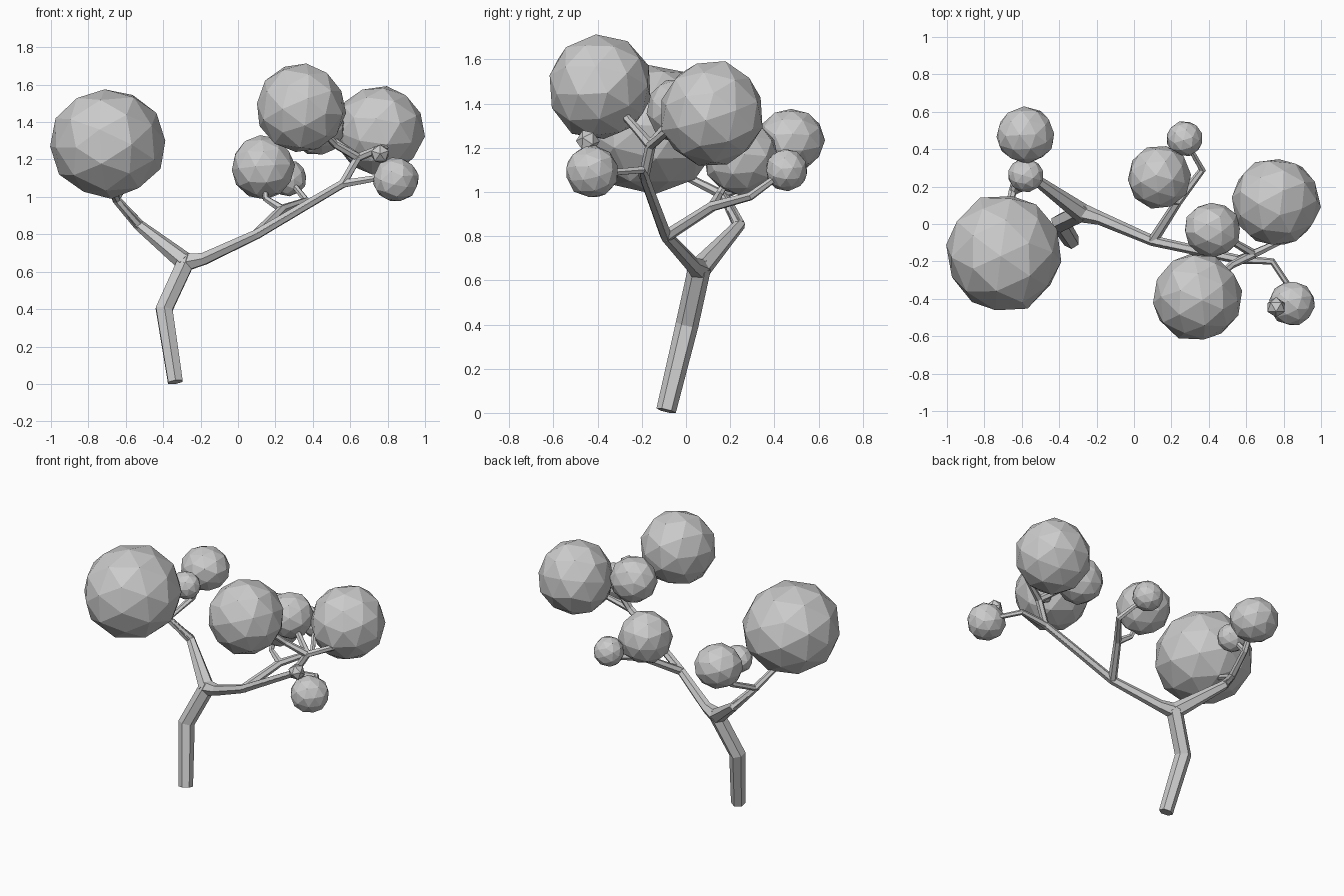
import bpy, random
from mathutils import Euler, Matrix

if "Cube" in bpy.data.objects:
    bpy.data.objects.remove(bpy.data.objects["Cube"])

random.seed(4)

# Branch paths: points are (x, y, z, radius)
fork = (-.28, .06, .65, .052)
left = (-.53, .24, .85, .03)
left_tip = (-.65, .17, .985, .023)
left_back = (-.60, .36, 1.07, .02)
mid = (.10, -.09, .80, .028)
right = (.56, -.19, 1.07, .024)
right_up = (.64, -.16, 1.21, .024)
back = (.235, .12, .935, .024)

paths = {
    "trunk": [(-.335, -.09, .01, .045), (-.395, .005, .40, .052), fork,
              (-.27, .06, .69, .035)],
    "left_branch": [fork, left, left_tip, (-.69, -.02, 1.08, .018)],
    "left_back_branch": [left, left_tip, left_back, (-.58, .475, 1.235, .015)],
    "left_inner_twig": [left_back, (-.58, .26, 1.2, .015)],
    "right_branch": [fork, (-.18, .03, .67, .036), mid, right],
    "outer_branch": [mid, right, right_up, (.79, -.09, 1.27, .02), (.76, .115, 1.355, .015)],
    "front_branch": [right, (.74, -.20, 1.10, .018), (.82, -.32, 1.09, .016), (.845, -.42, 1.09, .015)],
    "top_branch": [right_up, (.52, -.22, 1.28, .02), (.34, -.39, 1.475, .015)],
    "top_inner_twig": [right_up, (.42, -.03, 1.37, .015)],
    "back_branch": [mid, back, (.365, .29, .98, .02), (.27, .455, 1.1, .014)],
    "back_inner_twig": [back, (.15, .15, .99, .018), (.13, .25, 1.155, .015)],
}


def make_branch(name, pts):
    """Six-sided tapered tube along a polyline, converted to mesh."""
    cu = bpy.data.curves.new(name, 'CURVE')
    cu.dimensions = '3D'
    cu.bevel_depth = 1.0
    cu.bevel_resolution = 1
    cu.use_fill_caps = True
    sp = cu.splines.new('POLY')
    sp.points.add(len(pts) - 1)
    for p, (x, y, z, r) in zip(sp.points, pts):
        p.co = (x, y, z, 1)
        p.radius = r
    sp.use_smooth = False
    ob = bpy.data.objects.new(name, cu)
    bpy.context.collection.objects.link(ob)
    bpy.ops.object.select_all(action='DESELECT')
    ob.select_set(True)
    bpy.context.view_layer.objects.active = ob
    bpy.ops.object.convert(target='MESH')
    for f in bpy.context.object.data.polygons:
        f.use_smooth = False


for n, pts in paths.items():
    make_branch(n, pts)

# Faceted leaf clumps: name, centre, radii, icosphere level
clumps = [
    ("left_large", (-.695, -.157, 1.285), (.31, .322, .297), 2),
    ("top", (.337, -.39, 1.475), (.24, .24, .243), 2),
    ("right_large", (.757, .117, 1.355), (.243, .24, .243), 2),
    ("middle", (.42, -.03, 1.37), (.152, .147, .15), 2),
    ("back_middle", (.133, .25, 1.157), (.171, .173, .171), 2),
    ("back_small", (.27, .455, 1.1), (.098, .097, .097), 2),
    ("back_left", (-.58, .475, 1.235), (.158, .152, .143), 2),
    ("left_inner", (-.58, .26, 1.2), (.097, .09, .09), 2),
    ("front_right", (.845, -.425, 1.092), (.124, .122, .12), 2),
    ("front_tiny", (.76, -.445, 1.23), (.054, .054, .054), 1),
]
for n, c, s, level in clumps:
    bpy.ops.mesh.primitive_ico_sphere_add(subdivisions=level, radius=1)
    ob = bpy.context.object
    ob.name = "leaf_clump_" + n
    turn = Euler([random.uniform(0, 6.28) for _ in range(3)]).to_matrix().to_4x4()
    ob.data.transform(Matrix.Diagonal((*s, 1)) @ turn)
    # slight unevenness of the facets
    for v in ob.data.vertices:
        v.co *= random.uniform(.975, 1.02)
    ob.location = c
# Twig reaching the tiny clump
make_branch("tiny_twig", [(.82, -.40, 1.12, .016), (.76, -.445, 1.23, .014)])
